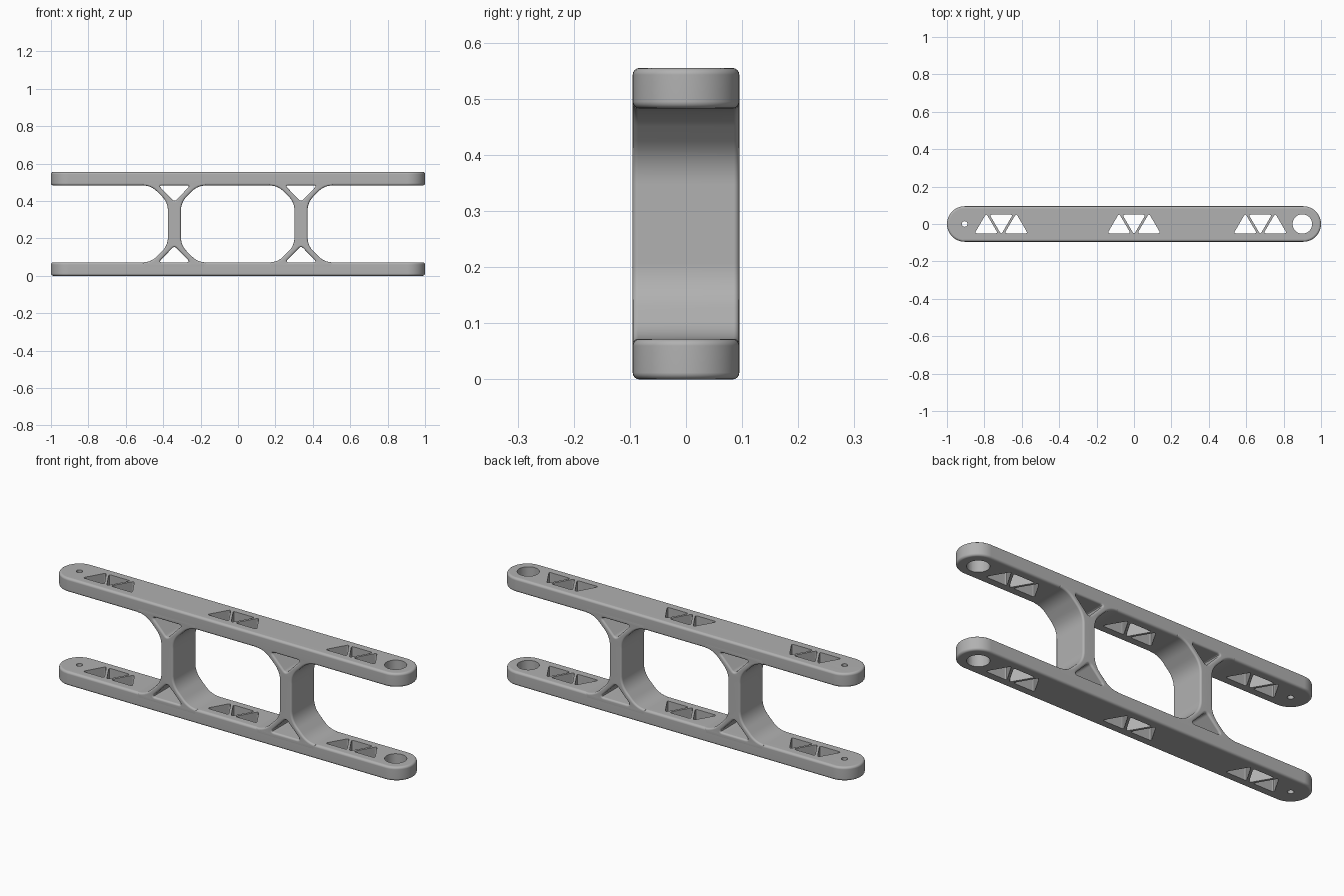
import bpy, bmesh, math
from mathutils import Vector, Matrix

cube = bpy.data.objects.get("Cube")
if cube:
    bpy.data.objects.remove(cube)

HALF_WIDTH = 0.095
BAR = 0.072
HEIGHT = 0.555
EDGE = 0.012

grey = bpy.data.materials.new("satin_grey")
grey.use_nodes = True
colour = (0.44, 0.44, 0.44, 1)
grey.diffuse_color = colour
grey.node_tree.nodes["Principled BSDF"].inputs["Base Color"].default_value = colour


def rounded(corners, steps=6):
    """Round each (x, y, tangent length) corner of a closed outline."""
    out = []
    for i, (x, y, cut) in enumerate(corners):
        p = Vector((x, y))
        if cut == 0:
            out.append(p)
            continue
        before = Vector(corners[i - 1][:2])
        after = Vector(corners[(i + 1) % len(corners)][:2])
        a = p + (before - p).normalized() * cut
        b = p + (after - p).normalized() * cut
        for k in range(steps + 1):
            t = k / steps
            out.append(a * (1 - t) ** 2 + p * 2 * t * (1 - t) + b * t ** 2)
    return out


def arc(cx, radius, start, end, steps):
    angles = [math.radians(start + (end - start) * k / steps) for k in range(steps + 1)]
    return [Vector((cx + radius * math.cos(a), radius * math.sin(a))) for a in angles]


def plate(name, outlines, half, bevel, matrix):
    """Extrude outlines (inner ones become holes) into a round-edged plate."""
    curve = bpy.data.curves.new(name, 'CURVE')
    curve.dimensions = '2D'
    curve.fill_mode = 'BOTH'
    curve.extrude = half - bevel
    curve.bevel_depth = bevel
    curve.bevel_resolution = 3
    curve.offset = -bevel
    for outline in outlines:
        spline = curve.splines.new('POLY')
        spline.points.add(len(outline) - 1)
        for point, p in zip(spline.points, outline):
            point.co = (p.x, p.y, 0, 1)
        spline.use_cyclic_u = True
    temp = bpy.data.objects.new(name + "_curve", curve)
    bpy.context.collection.objects.link(temp)
    graph = bpy.context.evaluated_depsgraph_get()
    mesh = bpy.data.meshes.new_from_object(temp.evaluated_get(graph))
    bpy.data.objects.remove(temp)
    bm = bmesh.new()
    bm.from_mesh(mesh)
    bmesh.ops.remove_doubles(bm, verts=bm.verts, dist=1e-5)
    bmesh.ops.transform(bm, matrix=matrix, verts=bm.verts)
    bmesh.ops.recalc_face_normals(bm, faces=bm.faces)
    bm.to_mesh(mesh)
    bm.free()
    mesh.materials.clear()
    mesh.materials.append(grey)
    obj = bpy.data.objects.new(name, mesh)
    bpy.context.collection.objects.link(obj)
    return obj


def activate(obj):
    bpy.ops.object.select_all(action='DESELECT')
    obj.select_set(True)
    bpy.context.view_layer.objects.active = obj


def finish(obj):
    activate(obj)
    bpy.ops.object.shade_smooth_by_angle(angle=math.radians(35))
    mod = obj.modifiers.new("even_shading", 'WEIGHTED_NORMAL')
    mod.keep_sharp = True


# Bar outline, and the round and triangular holes through it
r = HALF_WIDTH
bar_outline = arc(1 - r, r, -90, 90, 24) + arc(r - 1, r, 90, 270, 24)
holes = [arc(0.9, 0.052, 0, 350, 35), arc(-0.905, 0.015, 0, 345, 23)]
for centre in (-0.71, 0, 0.675):
    for offset, flip in ((-0.08, 1), (0, -1), (0.08, 1)):
        x = centre + offset
        holes.append(rounded([(x - 0.062, -0.05 * flip, 0.014),
                              (x + 0.062, -0.05 * flip, 0.014),
                              (x, 0.056 * flip, 0.014)], 4))

# Upper and lower bars
for name, z in (("lower_bar", BAR / 2), ("upper_bar", HEIGHT - BAR / 2)):
    place = Matrix.Translation((0, 0, z))
    bar = plate(name, [bar_outline], BAR / 2, EDGE, place)
    cutter = plate("hole_cutter", holes, BAR, 0, place)
    mod = bar.modifiers.new("holes", 'BOOLEAN')
    mod.operation = 'DIFFERENCE'
    mod.solver = 'EXACT'
    mod.object = cutter
    activate(bar)
    bpy.ops.object.modifier_apply(modifier="holes")
    bpy.data.objects.remove(cutter)
    finish(bar)

# Columns with flared, triangulated feet at both ends
quarter = [(0.17, 0.04, 0), (0.17, BAR, 0), (0.125, BAR, 0.045), (0.035, 0.162, 0.045)]
right = quarter + [(x, HEIGHT - z, c) for x, z, c in reversed(quarter)]
column = rounded(right + [(-x, z, c) for x, z, c in reversed(right)], 8)
foot_hole = [(-0.085, BAR, 0.02), (0.085, BAR, 0.02), (0, BAR + 0.088, 0.018)]
head_hole = [(x, HEIGHT - z, c) for x, z, c in foot_hole]
upright = Matrix.Rotation(math.pi / 2, 4, 'X')
for name, x in (("left_column", 0.337), ("right_column", -0.34)):
    outlines = [column, rounded(foot_hole), rounded(head_hole)]
    finish(plate(name, outlines, HALF_WIDTH, EDGE * 0.8, Matrix.Translation((x, 0, 0)) @ upright))
